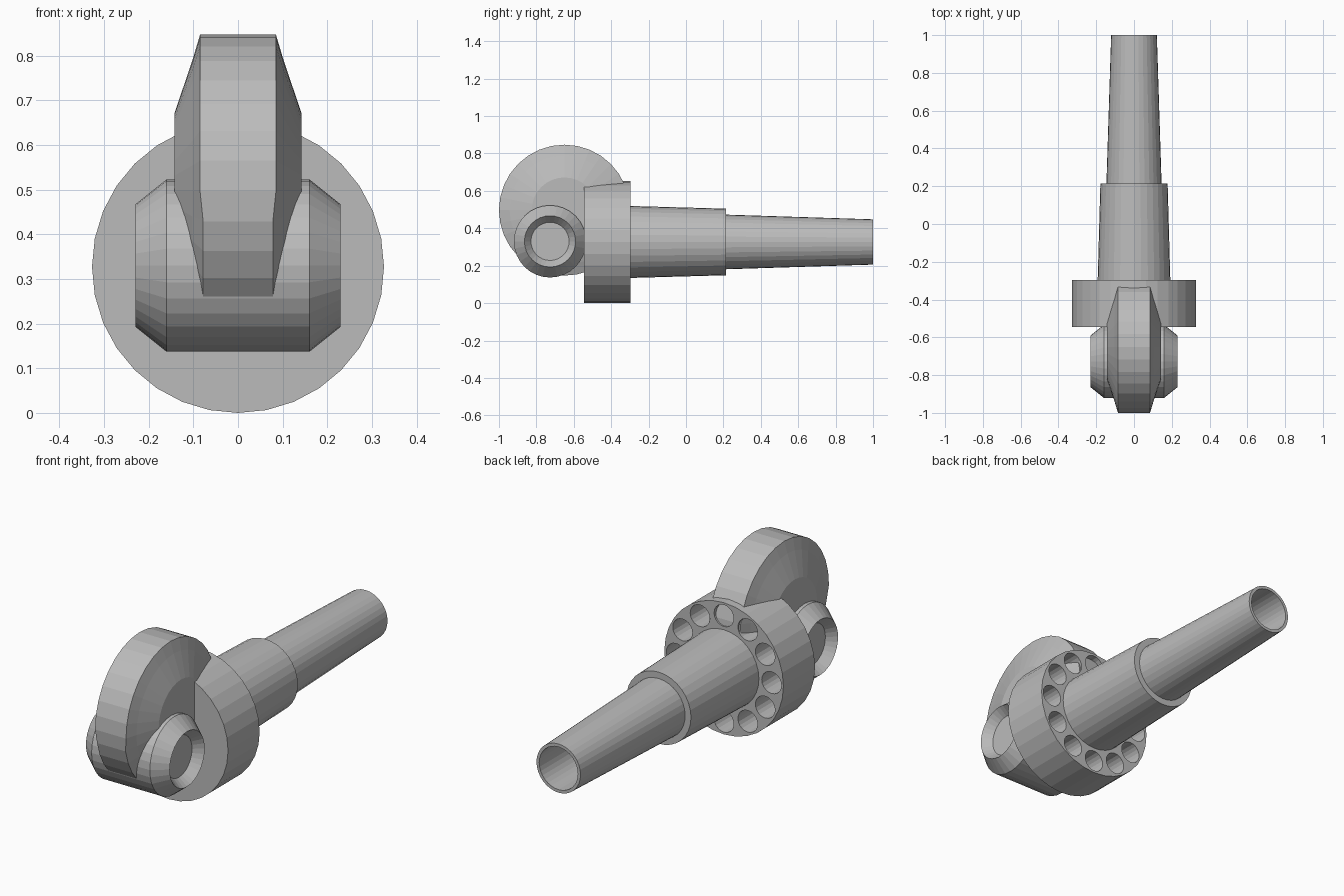
import bpy, bmesh, math
from mathutils import Vector

if "Cube" in bpy.data.objects:
    bpy.data.objects.remove(bpy.data.objects["Cube"])

AXIS_Z = 0.327
grey = bpy.data.materials.new("plain_grey")
grey.diffuse_color = (0.5, 0.5, 0.5, 1)
grey.use_nodes = True
grey.node_tree.nodes["Principled BSDF"].inputs["Base Color"].default_value = grey.diffuse_color


def finish(name, bm):
    bmesh.ops.remove_doubles(bm, verts=bm.verts, dist=1e-5)
    bmesh.ops.recalc_face_normals(bm, faces=bm.faces)
    me = bpy.data.meshes.new(name)
    bm.to_mesh(me)
    bm.free()
    me.materials.append(grey)
    ob = bpy.data.objects.new(name, me)
    bpy.context.collection.objects.link(ob)
    return ob


def lathe(bm, profile, axis, centre, sides=32):
    """Spin (radius, position) points about a line along x or y."""
    rings = []
    for r, t in profile:
        ring = []
        for i in range(sides):
            a = 2 * math.pi * i / sides
            u, v = r * math.cos(a), r * math.sin(a)
            p = Vector((t, u, v)) if axis == "x" else Vector((u, t, v))
            ring.append(bm.verts.new(p + Vector(centre)))
        rings.append(ring)
    for a, b in zip(rings, rings[1:]):
        for i in range(sides):
            j = (i + 1) % sides
            bm.faces.new((a[i], a[j], b[j], b[i]))
    for ring, (r, t) in ((rings[0], profile[0]), (rings[-1], profile[-1])):
        bm.faces.new(ring)


def turned(name, profile, axis, centre):
    bm = bmesh.new()
    lathe(bm, profile, axis, centre)
    return finish(name, bm)


def mirrored(half):
    return [(r, -t) for r, t in half] + [(r, t) for r, t in reversed(half)]


# Stepped tapering barrel with a hollow end
turned("barrel", [(0.193, -0.32), (0.178, 0.215), (0.146, 0.215), (0.121, 1.0),
                  (0.106, 1.0), (0.106, -0.25)], "y", (0, 0, AXIS_Z))

# Flange with a ring of twelve blind holes in its back face
flange = turned("flange", [(0.327, -0.545), (0.327, -0.297)], "y", (0, 0, AXIS_Z))
bm = bmesh.new()
for k in range(12):
    a = k * math.pi / 6
    c = (0.262 * math.cos(a), 0, AXIS_Z + 0.262 * math.sin(a))
    lathe(bm, [(0.054, -0.5), (0.054, -0.2)], "y", c, 20)
cutter = finish("hole_cutter", bm)
cutter.hide_render = True
mod = flange.modifiers.new("holes", "BOOLEAN")
mod.operation = "DIFFERENCE"
mod.solver = "EXACT"
mod.object = cutter
bpy.context.view_layer.objects.active = flange
bpy.ops.object.modifier_apply(modifier=mod.name)
bpy.data.objects.remove(cutter)

# Upright wheel with bevelled flanks, slightly narrower rim on the lower half
wheel = turned("wheel", mirrored([(0.175, 0.142), (0.293, 0.102), (0.35, 0.085)]),
               "x", (0, -0.65, 0.497))
for v in wheel.data.vertices:
    r = math.hypot(v.co.y + 0.65, v.co.z - 0.497)
    if r > 0.34 and v.co.z < 0.45:
        v.co.x = math.copysign(0.078, v.co.x)

# Cross hub with chamfered, dished ends
turned("cross_hub", mirrored([(0.102, 0.185), (0.137, 0.23), (0.193, 0.16)]),
       "x", (0, -0.727, 0.33))
